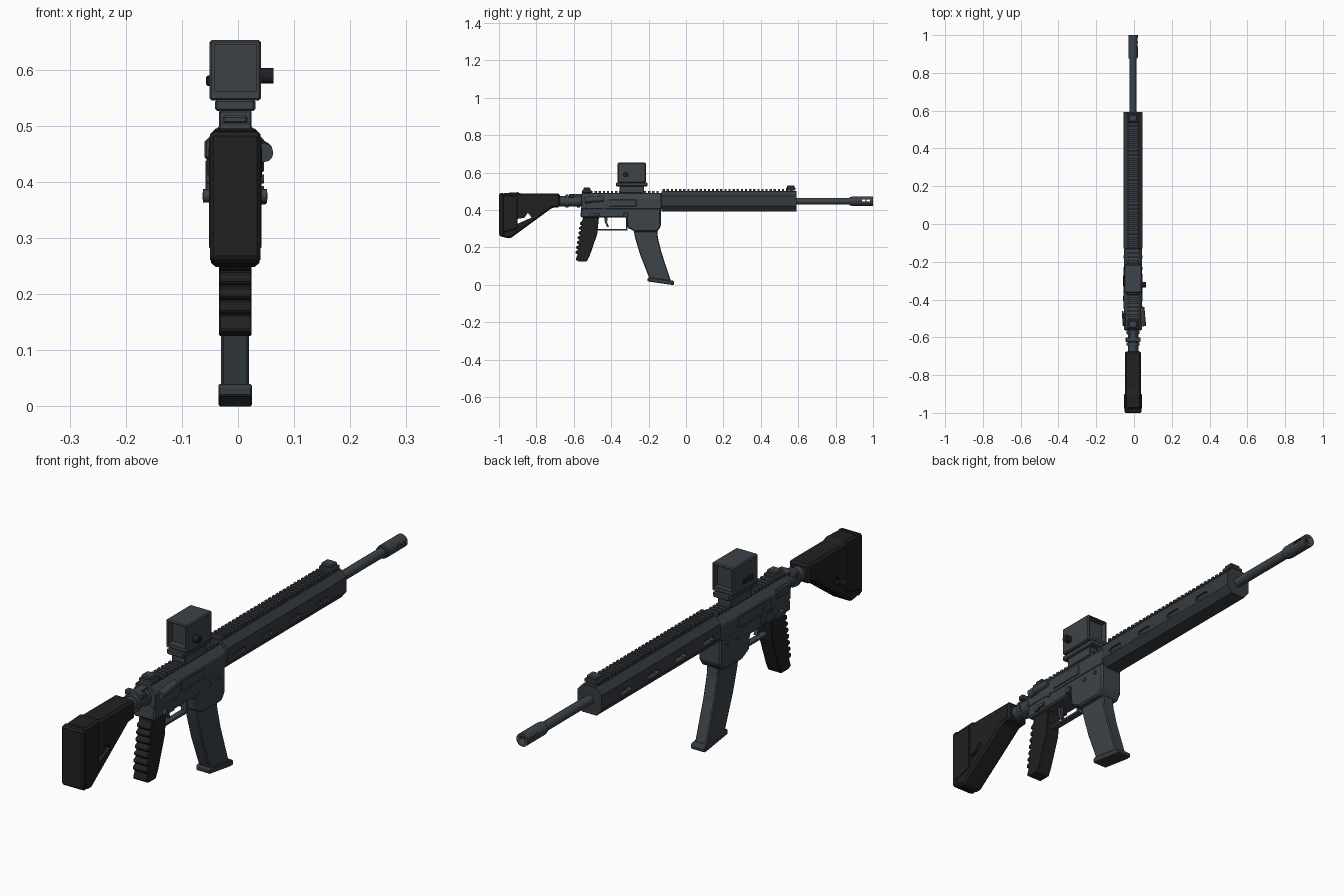
import bpy, bmesh, math
from mathutils import Vector

cube = bpy.data.objects.get("Cube")
if cube:
    bpy.data.objects.remove(cube, do_unlink=True)

CX = -0.005   # centre line of the body
BORE = 0.447  # barrel height


def material(name, rgb):
    m = bpy.data.materials.new(name)
    m.use_nodes = True
    m.diffuse_color = (*rgb, 1)
    b = next(n for n in m.node_tree.nodes if n.type == 'BSDF_PRINCIPLED')
    b.inputs["Base Color"].default_value = (*rgb, 1)
    return m


METAL = material("grey metal", (0.046, 0.056, 0.066))
GUARD = material("handguard grey", (0.037, 0.044, 0.051))
BLACK = material("black polymer", (0.015, 0.015, 0.015))
GLASS = material("lens grey", (0.042, 0.052, 0.06))


def finish(name, bm, mat, bevel=0):
    bmesh.ops.recalc_face_normals(bm, faces=bm.faces)
    me = bpy.data.meshes.new(name)
    bm.to_mesh(me)
    bm.free()
    ob = bpy.data.objects.new(name, me)
    bpy.context.collection.objects.link(ob)
    me.materials.append(mat)
    if bevel:
        mod = ob.modifiers.new("bevel", 'BEVEL')
        mod.width, mod.segments, mod.limit_method = bevel, 1, 'ANGLE'
    return ob


def prism(name, points, lo, hi, mat, bevel=0, axis='X'):
    """Extrude a (y, z) profile along x, or an (x, z) profile along y."""
    bm = bmesh.new()
    place = (lambda a, b, t: (t, a, b)) if axis == 'X' else (lambda a, b, t: (a, t, b))
    f = bm.faces.new([bm.verts.new(place(a, b, lo)) for a, b in points])
    ext = bmesh.ops.extrude_face_region(bm, geom=[f])["geom"]
    shift = Vector(place(0, 0, hi - lo))
    bmesh.ops.translate(bm, verts=[v for v in ext if isinstance(v, bmesh.types.BMVert)], vec=shift)
    return finish(name, bm, mat, bevel)


def slab(name, points, half, mat, bevel=0):
    return prism(name, points, CX - half, CX + half, mat, bevel)


def box(name, x, y, z, mat, bevel=0):
    return prism(name, [(y[0], z[0]), (y[1], z[0]), (y[1], z[1]), (y[0], z[1])], x[0], x[1], mat, bevel)


def rod(name, start, end, r, mat, sides=16, r2=None):
    a, b = Vector(start), Vector(end)
    bm = bmesh.new()
    bmesh.ops.create_cone(bm, cap_ends=True, segments=sides, radius1=r,
                          radius2=r if r2 is None else r2, depth=(b - a).length)
    bm.transform((b - a).to_track_quat('Z', 'Y').to_matrix().to_4x4())
    bmesh.ops.translate(bm, verts=bm.verts, vec=(a + b) / 2)
    ob = finish(name, bm, mat)
    bpy.ops.object.select_all(action='DESELECT')
    bpy.context.view_layer.objects.active = ob
    ob.select_set(True)
    bpy.ops.object.shade_smooth_by_angle(angle=math.radians(40))
    return ob


def cut(ob, cutter):
    bpy.context.view_layer.objects.active = ob
    mod = ob.modifiers.new("cut", 'BOOLEAN')
    mod.operation, mod.solver, mod.object = 'DIFFERENCE', 'EXACT', cutter
    for m in list(ob.modifiers):
        bpy.ops.object.modifier_apply(modifier=m.name)
    bpy.data.objects.remove(cutter, do_unlink=True)


def barrel_rod(name, y0, y1, r, mat=METAL, sides=16):
    return rod(name, (CX, y0, BORE), (CX, y1, BORE), r, mat, sides)


# Stock with a through hole, butt pad and buffer tube
stock = slab("stock", [(-0.98, 0.49), (-0.9, 0.495), (-0.88, 0.487), (-0.675, 0.487), (-0.675, 0.415),
                       (-0.715, 0.412), (-0.92, 0.262), (-0.94, 0.247), (-0.98, 0.255)], 0.043, BLACK, 0.008)
cut(stock, slab("stock_hole", [(-0.925, 0.315), (-0.92, 0.35), (-0.865, 0.358), (-0.845, 0.385),
                               (-0.825, 0.36)], 0.1, BLACK))
slab("butt_pad", [(-1, 0.488), (-0.975, 0.492), (-0.975, 0.252), (-1, 0.264)], 0.045, BLACK, 0.006)
slab("stock_side_ribs", [(-0.98, 0.478), (-0.9, 0.478), (-0.9, 0.3), (-0.98, 0.28)], 0.047, BLACK, 0.003)
barrel_rod("buffer_tube", -0.68, -0.55, 0.028)
for y in (-0.635, -0.575):
    barrel_rod("buffer_ring", y - 0.008, y + 0.008, 0.035)
box("charging_handle", (CX - 0.04, CX + 0.04), (-0.625, -0.6), (0.465, 0.485), METAL, 0.004)
box("charging_handle_shaft", (CX - 0.015, CX + 0.015), (-0.61, -0.55), (0.465, 0.485), METAL)

# Receiver halves
slab("lower_receiver", [(-0.56, 0.42), (-0.565, 0.36), (-0.32, 0.36), (-0.313, 0.305), (-0.27, 0.283),
                        (-0.155, 0.283), (-0.135, 0.31), (-0.135, 0.42)], 0.046, METAL, 0.006)
prism("upper_receiver", [(CX - 0.048, 0.405), (CX + 0.048, 0.405), (CX + 0.048, 0.462),
                         (CX + 0.026, 0.488), (CX - 0.026, 0.488), (CX - 0.048, 0.462)],
      -0.56, -0.13, METAL, 0.003, 'Y')
box("ejection_port_cover", (CX + 0.046, CX + 0.051), (-0.41, -0.265), (0.418, 0.455), METAL, 0.002)
box("side_plate", (CX - 0.051, CX - 0.046), (-0.44, -0.24), (0.415, 0.455), METAL, 0.002)
rod("forward_assist_body", (0.04, -0.44, 0.46), (0.047, -0.52, 0.455), 0.015, METAL, 12)
rod("forward_assist_button", (0.045, -0.51, 0.455), (0.046, -0.54, 0.452), 0.017, METAL, 12)
box("bolt_catch", (-0.058, -0.045), (-0.41, -0.38), (0.375, 0.44), METAL, 0.003)
box("left_latch", (-0.06, -0.045), (-0.54, -0.47), (0.44, 0.475), METAL, 0.004)
for s in (-1, 1):
    face = CX + s * 0.045
    for y, z in ((-0.44, 0.405), (-0.235, 0.38), (-0.175, 0.385)):
        rod("receiver_pin", (face, y, z), (face + s * 0.006, y, z), 0.008, METAL, 10)
    rod("selector_hub", (face, -0.505, 0.375), (face + s * 0.012, -0.505, 0.375), 0.012, METAL, 12)
    box("selector_lever", sorted((face + s * 0.006, face + s * 0.013)), (-0.5, -0.46), (0.369, 0.381), METAL)
box("magazine_release", (0.038, 0.052), (-0.335, -0.31), (0.36, 0.385), METAL, 0.003)

# Grip with a ridged back
ridges = []
for i in range(7):
    t = i / 7
    y, z = -0.555 - 0.028 * t, 0.34 - 0.18 * t
    ridges += [(y, z), (y - 0.012, z - 0.006), (y - 0.012, z - 0.018), (y, z - 0.022)]
slab("grip", ridges + [(-0.59, 0.135), (-0.575, 0.125), (-0.53, 0.125), (-0.515, 0.155),
                       (-0.475, 0.27), (-0.465, 0.365), (-0.55, 0.365)], 0.029, BLACK, 0.004)

# Trigger and its guard
box("trigger_guard", (CX - 0.012, CX + 0.012), (-0.485, -0.312), (0.291, 0.299), METAL)
box("trigger_guard_post", (CX - 0.012, CX + 0.012), (-0.322, -0.312), (0.291, 0.365), METAL)
slab("trigger", [(-0.438, 0.365), (-0.418, 0.365), (-0.422, 0.335), (-0.412, 0.31),
                 (-0.422, 0.308), (-0.434, 0.335)], 0.007, METAL)

# Curved magazine
slab("magazine", [(-0.282, 0.3), (-0.155, 0.3), (-0.15, 0.25), (-0.13, 0.17), (-0.08, 0.018),
                  (-0.195, 0.032), (-0.245, 0.16), (-0.272, 0.25)], 0.025, METAL, 0.004)
slab("magazine_base", [(-0.205, 0.036), (-0.195, 0.04), (-0.07, 0.022), (-0.063, 0.017),
                       (-0.063, 0), (-0.08, 0), (-0.205, 0.018)], 0.03, GUARD, 0.003)

# Octagonal handguard with recessed side slots
section = [(0.03, 0.393), (0.051, 0.42), (0.051, 0.475), (0.028, 0.5)]
outline = [(CX + x, z) for x, z in section] + [(CX - x, z) for x, z in reversed(section)]
guard = prism("handguard", outline, -0.13, 0.592, GUARD, 0, 'Y')
for i in range(4):
    y, r = -0.055 + 0.166 * i, 0.009
    for s in (-1, 1):
        pts = [(y + c * (0.034 - abs(k) * 0.007), 0.437 + k * c * r)
               for c, k in ((1, -1), (1, 0), (1, 1), (-1, -1), (-1, 0), (-1, 1))]
        face = CX + s * 0.051
        cut(guard, prism("slot_cutter", pts, face - 0.008, face + 0.02, GUARD))


# Top rails made of repeated teeth
def rail(name, y0, y1, z, mat):
    box(name + "_base", (CX - 0.022, CX + 0.022), (y0, y1), (z - 0.012, z), mat)
    tooth = box(name + "_teeth", (CX - 0.026, CX + 0.026), (y0, y0 + 0.012), (z - 0.002, z + 0.011), mat)
    mod = tooth.modifiers.new("teeth", 'ARRAY')
    mod.use_relative_offset, mod.use_constant_offset = False, True
    mod.constant_offset_displace = (0, 0.022, 0)
    mod.count = int((y1 - y0 - 0.012) / 0.022) + 1


rail("handguard_rail", -0.125, 0.59, 0.502, GUARD)
rail("receiver_rail", -0.555, -0.132, 0.49, METAL)

# Folded front and rear sights
for name, y, z in (("front_sight", 0.535, 0.505), ("rear_sight", -0.555, 0.492)):
    box(name + "_base", (CX - 0.029, CX + 0.029), (y, y + 0.05), (z, z + 0.014), METAL, 0.003)
    box(name + "_top", (CX - 0.022, CX + 0.022), (y + 0.006, y + 0.044), (z + 0.012, z + 0.027), METAL, 0.004)

# Barrel and slotted muzzle
barrel_rod("barrel", 0.55, 0.93, 0.018)
muzzle = barrel_rod("muzzle", 0.885, 1.0, 0.025)
cut(muzzle, barrel_rod("bore_cutter", 0.935, 1.1, 0.011))
for y in (0.95, 0.975):
    cut(muzzle, box("port_cutter", (-0.1, 0.1), (y - 0.009, y + 0.009), (BORE - 0.001, BORE + 0.01), METAL))
barrel_rod("muzzle_collar", 0.875, 0.89, 0.023)

# Box optic with open ends, recessed lens and adjustment knob
optic = box("optic_housing", (CX - 0.046, CX + 0.046), (-0.365, -0.215), (0.545, 0.653), METAL, 0.004)
cut(optic, box("optic_cutter", (CX - 0.037, CX + 0.037), (-0.5, -0.1), (0.562, 0.645), METAL))
for y in (-0.335, -0.24):
    box("optic_lens", (CX - 0.039, CX + 0.039), (y - 0.003, y + 0.003), (0.56, 0.647), GLASS)
box("optic_plate", (CX - 0.036, CX + 0.036), (-0.375, -0.205), (0.526, 0.547), METAL, 0.004)
box("optic_mount", (CX - 0.029, CX + 0.029), (-0.355, -0.225), (0.49, 0.528), METAL, 0.003)
rod("optic_knob", (0.035, -0.322, 0.589), (0.063, -0.322, 0.589), 0.014, BLACK, 16)
box("optic_button_pad", (-0.057, -0.045), (-0.33, -0.27), (0.571, 0.59), BLACK, 0.003)
